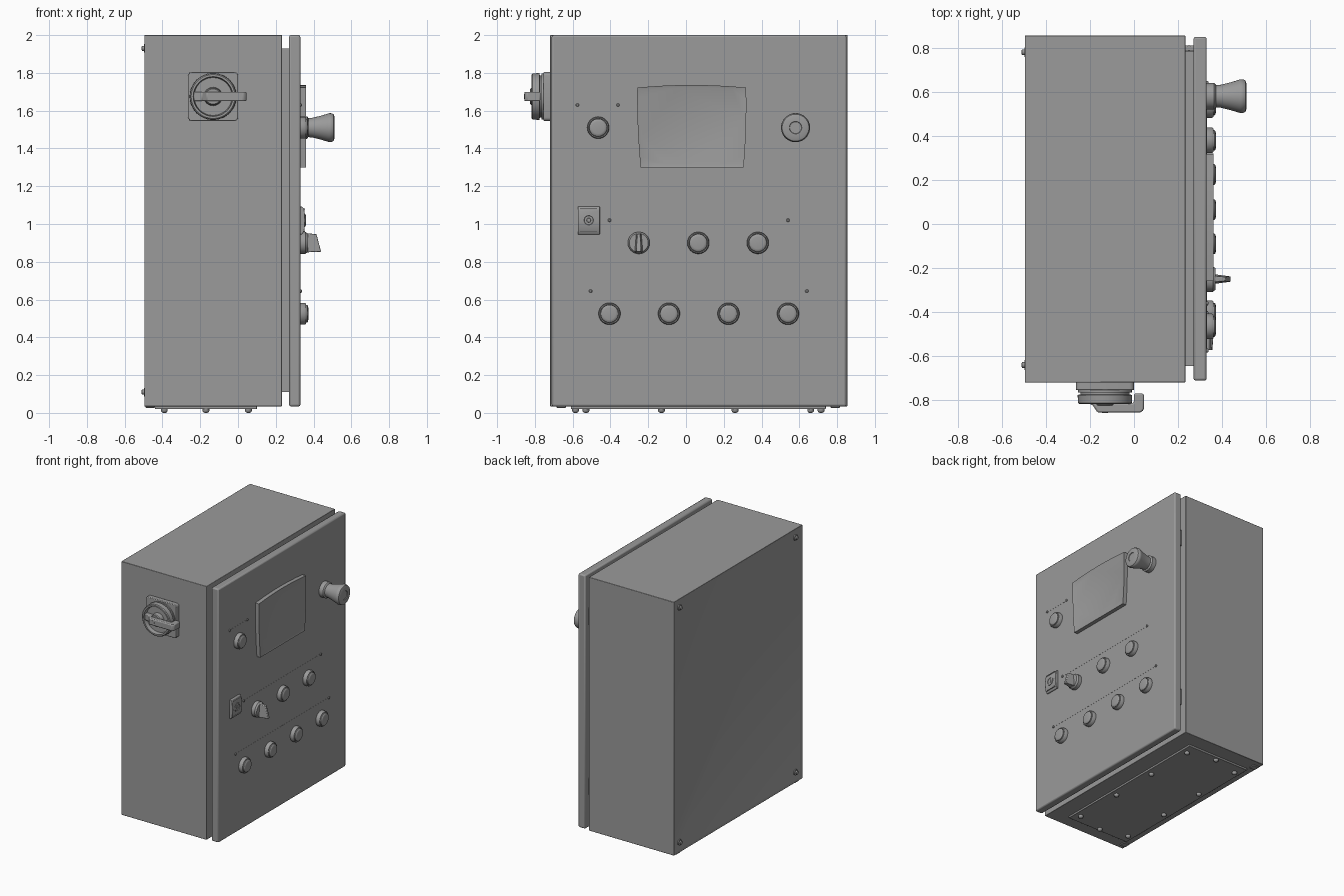
import bpy, bmesh, math
from mathutils import Matrix, Vector

if "Cube" in bpy.data.objects:
    bpy.data.objects.remove(bpy.data.objects["Cube"])

DOOR = 0.33          # x of the door's outer face
SIDE = -0.719        # y of the side carrying the main switch

GREY = bpy.data.materials.new("dark_grey")
GREY.diffuse_color = (0.325, 0.325, 0.325, 1)
GREY.use_nodes = True
GREY.node_tree.nodes["Principled BSDF"].inputs["Base Color"].default_value = GREY.diffuse_color


def finish(name, bm):
    bmesh.ops.recalc_face_normals(bm, faces=bm.faces)
    me = bpy.data.meshes.new(name)
    bm.to_mesh(me)
    bm.free()
    me.materials.append(GREY)
    ob = bpy.data.objects.new(name, me)
    bpy.context.collection.objects.link(ob)
    bpy.ops.object.select_all(action='DESELECT')
    ob.select_set(True)
    bpy.context.view_layer.objects.active = ob
    bpy.ops.object.shade_smooth_by_angle(angle=math.radians(35))
    return ob


def bevel(ob, width, segments=2):
    m = ob.modifiers.new("bevel", 'BEVEL')
    m.width, m.segments, m.limit_method = width, segments, 'ANGLE'
    return ob


def sink(bm, direction, rim, depth):
    """Inset the face furthest along a direction and push it in."""
    d = Vector(direction).normalized()
    f = max(bm.faces, key=lambda f: f.calc_center_median().dot(d))
    bmesh.ops.inset_region(bm, faces=[f], thickness=rim, use_boundary=True, use_even_offset=True)
    bmesh.ops.translate(bm, verts=f.verts, vec=-d * depth)


def box(name, lo, hi, bev=0.0, recess=None):
    """Box from corner to corner; recess = (direction, rim, depth)."""
    lo, hi = Vector(lo), Vector(hi)
    bm = bmesh.new()
    bmesh.ops.create_cube(bm, size=1, matrix=Matrix.Translation((lo + hi) / 2)
                          @ Matrix.Diagonal((*(hi - lo), 1)))
    if recess:
        bm.normal_update()
        sink(bm, *recess)
    ob = finish(name, bm)
    return bevel(ob, bev) if bev else ob


def lathe(name, origin, axis, profile, n=32):
    """Revolve (height, radius) points about an axis; capped at both ends."""
    bm = bmesh.new()
    rot = Vector((0, 0, 1)).rotation_difference(Vector(axis)).to_matrix()
    rings = []
    for h, r in profile:
        rings.append([bm.verts.new(Vector(origin) + rot @ Vector(
            (r * math.cos(2 * math.pi * i / n), r * math.sin(2 * math.pi * i / n), h)))
            for i in range(n)])
    for a, b in zip(rings, rings[1:]):
        for i in range(n):
            bm.faces.new((a[i], a[(i + 1) % n], b[(i + 1) % n], b[i]))
    bm.faces.new(rings[0])
    bm.faces.new(rings[-1])
    return finish(name, bm)


def prism(name, pts, vec, bev=0.0, rim=None):
    """Extrude an outline along vec; rim = (width, depth) recesses the far end."""
    bm = bmesh.new()
    f = bm.faces.new([bm.verts.new(p) for p in pts])
    ext = bmesh.ops.extrude_face_region(bm, geom=[f], use_keep_orig=True)
    bmesh.ops.translate(bm, verts=[v for v in ext['geom'] if isinstance(v, bmesh.types.BMVert)], vec=vec)
    bmesh.ops.recalc_face_normals(bm, faces=bm.faces)
    if rim:
        sink(bm, vec, *rim)
    ob = finish(name, bm)
    return bevel(ob, bev) if bev else ob


# Cabinet, sealing collar and door
box("cabinet_body", (-0.497, SIDE, 0.035), (0.233, 0.856, 2.0), 0.003, ((-1, 0, 0), 0.02, 0.008))
box("door_collar", (0.23, -0.645, 0.11), (0.285, 0.785, 1.93))
box("door", (0.27, -0.711, 0.034), (DOOR, 0.85, 2.0), 0.01)

# Hinges in the gap between cabinet and door
for z in (0.35, 1.67):
    box("hinge", (0.225, 0.785, z - 0.065), (0.28, 0.81, z + 0.065), 0.004)
    lathe("hinge_pin", (0.25, 0.8, z - 0.07), (0, 0, 1), [(0, 0.012), (0.14, 0.012)], 16)

# Rear corner screws
for y in (-0.64, 0.78):
    for z in (0.11, 1.93):
        lathe("rear_screw", (-0.488, y, z), (-1, 0, 0),
              [(0, 0.022), (0.009, 0.022), (0.009, 0.013), (0.02, 0.013), (0.022, 0.009)], 20)

# Cable entry plate underneath, with its bolts
box("bottom_plate", (-0.44, -0.61, 0.02), (0.10, 0.74, 0.036), 0.003)
spots = [(x, y) for x in (-0.39, 0.055) for y in (-0.53, -0.13, 0.26, 0.66)]
spots += [(-0.17, -0.585), (-0.17, 0.715)]
for x, y in spots:
    lathe("plate_bolt", (x, y, 0.022), (0, 0, -1),
          [(0, 0.018), (0.012, 0.018), (0.018, 0.014), (0.022, 0.007)], 16)
for y in (-0.66, 0.79):
    box("drain_strip", (-0.49, y - 0.025, 0.027), (-0.44, y + 0.025, 0.036), 0.003)

# Main switch on the side
cx, cz = -0.132, 1.675
r = 0.02
plate = [(cx + sx * (0.132 - r) + r * math.cos(a), SIDE + 0.002, cz + sz * (0.13 - r) + r * math.sin(a))
         for q, (sx, sz) in enumerate(((1, 1), (-1, 1), (-1, -1), (1, -1)))
         for a in [math.pi / 2 * (q + k / 4) for k in range(5)]]
prism("switch_plate", plate, (0, -0.037, 0), 0.004)
lathe("switch_dial", (cx, -0.752, cz), (0, -1, 0),
      [(0, 0.122), (0.012, 0.122), (0.014, 0.112), (0.022, 0.112), (0.024, 0.124),
       (0.06, 0.122), (0.065, 0.116), (0.065, 0.105), (0.035, 0.1)], 48)
lathe("switch_hub", (cx, -0.78, cz), (0, -1, 0), [(0, 0.05), (0.04, 0.045), (0.045, 0.04)])
handle = [(-0.235, -0.78), (-0.235, -0.81), (-0.19, -0.82), (-0.165, -0.856), (0.03, -0.856),
          (0.045, -0.844), (0.045, -0.77), (0.0, -0.77), (0.0, -0.81), (-0.01, -0.815),
          (-0.1, -0.815), (-0.1, -0.78)]
prism("switch_handle", [(x, y, 1.65) for x, y in handle], (0, 0, 0.05), 0.007)
lathe("switch_handle_pin", (cx, -0.852, cz), (0, -1, 0), [(0, 0.014), (0.005, 0.014)], 16)

# Operator screen: tapered outline with bowed edges
corners = [(-0.24, 1.30), (0.305, 1.30), (0.318, 1.722), (-0.258, 1.722)]
bows = [(0, 0), (0.006, 0), (0, 0.014), (-0.006, 0)]
outline = []
for i, (dy, dz) in enumerate(bows):
    (y0, z0), (y1, z1) = corners[i], corners[(i + 1) % 4]
    for k in range(8):
        t = k / 8
        s = 4 * t * (1 - t)
        outline.append((DOOR - 0.002, y0 + (y1 - y0) * t + dy * s, z0 + (z1 - z0) * t + dz * s))
prism("screen", outline, (0.032, 0, 0), 0, (0.014, 0.004))


# Door push buttons: bezel ring with a cap
def button(y, z, r=0.058):
    lathe("button_bezel", (DOOR - 0.002, y, z), (1, 0, 0),
          [(0, r), (0.026, r), (0.032, r - 0.004), (0.032, r - 0.009), (0.024, r - 0.010)], 40)
    lathe("button_cap", (DOOR, y, z), (1, 0, 0),
          [(0, r - 0.011), (0.035, r - 0.011), (0.04, r - 0.016), (0.042, r - 0.026)], 40)


button(-0.465, 1.51)
for y in (0.065, 0.38):
    button(y, 0.90)
for y in (-0.405, -0.09, 0.225, 0.54):
    button(y, 0.525)

# Selector switch with a slanted tapering lever
lathe("selector_base", (DOOR - 0.002, -0.25, 0.90), (1, 0, 0),
      [(0, 0.058), (0.03, 0.058), (0.035, 0.053), (0.042, 0.05)], 40)
bm = bmesh.new()
lever = []
for s in (-1, 1):
    lever.append([bm.verts.new((x, -0.25 + s * w, z)) for x, w, z in
                  ((0.365, 0.022, 0.85), (0.44, 0.012, 0.853), (0.415, 0.009, 0.947), (0.365, 0.014, 0.95))])
bm.faces.new(lever[0])
bm.faces.new(lever[1])
for i in range(4):
    j = (i + 1) % 4
    bm.faces.new((lever[0][i], lever[0][j], lever[1][j], lever[1][i]))
bevel(finish("selector_lever", bm), 0.004)

# Emergency stop mushroom
lathe("emergency_stop", (DOOR - 0.002, 0.58, 1.51), (1, 0, 0),
      [(0, 0.06), (0.036, 0.06), (0.042, 0.055), (0.044, 0.05), (0.065, 0.052), (0.11, 0.063),
       (0.15, 0.075), (0.156, 0.077), (0.168, 0.076), (0.178, 0.071), (0.182, 0.06),
       (0.183, 0.033), (0.179, 0.031)], 48)

# Socket with a round cover
sock = [(DOOR - 0.002, 0.945), (0.34, 0.945), (0.352, 0.965), (0.356, 1.02), (0.352, 1.075),
        (0.34, 1.092), (DOOR - 0.002, 1.092)]
prism("socket_housing", [(x, -0.573, z) for x, z in sock], (0, 0.117, 0), 0.003)
lathe("socket_cover", (0.35, -0.515, 1.02), (1, 0, 0),
      [(0, 0.032), (0.008, 0.032), (0.009, 0.025), (0.005, 0.023), (0.005, 0.012), (0.008, 0.01)], 24)
for z in (0.96, 1.08):
    box("socket_rib", (0.345, -0.56, z - 0.003), (0.355, -0.47, z + 0.003))

# Dividing lines on the door, with a stud at each end
for y0, y1, z in ((-0.575, -0.36, 1.63), (-0.405, 0.54, 1.02), (-0.505, 0.64, 0.645)):
    box("divider_line", (DOOR - 0.001, y0, z - 0.002), (DOOR + 0.001, y1, z + 0.002))
    for y in (y0, y1):
        lathe("divider_stud", (DOOR - 0.001, y, z), (1, 0, 0), [(0, 0.009), (0.006, 0.009), (0.009, 0.005)], 16)
